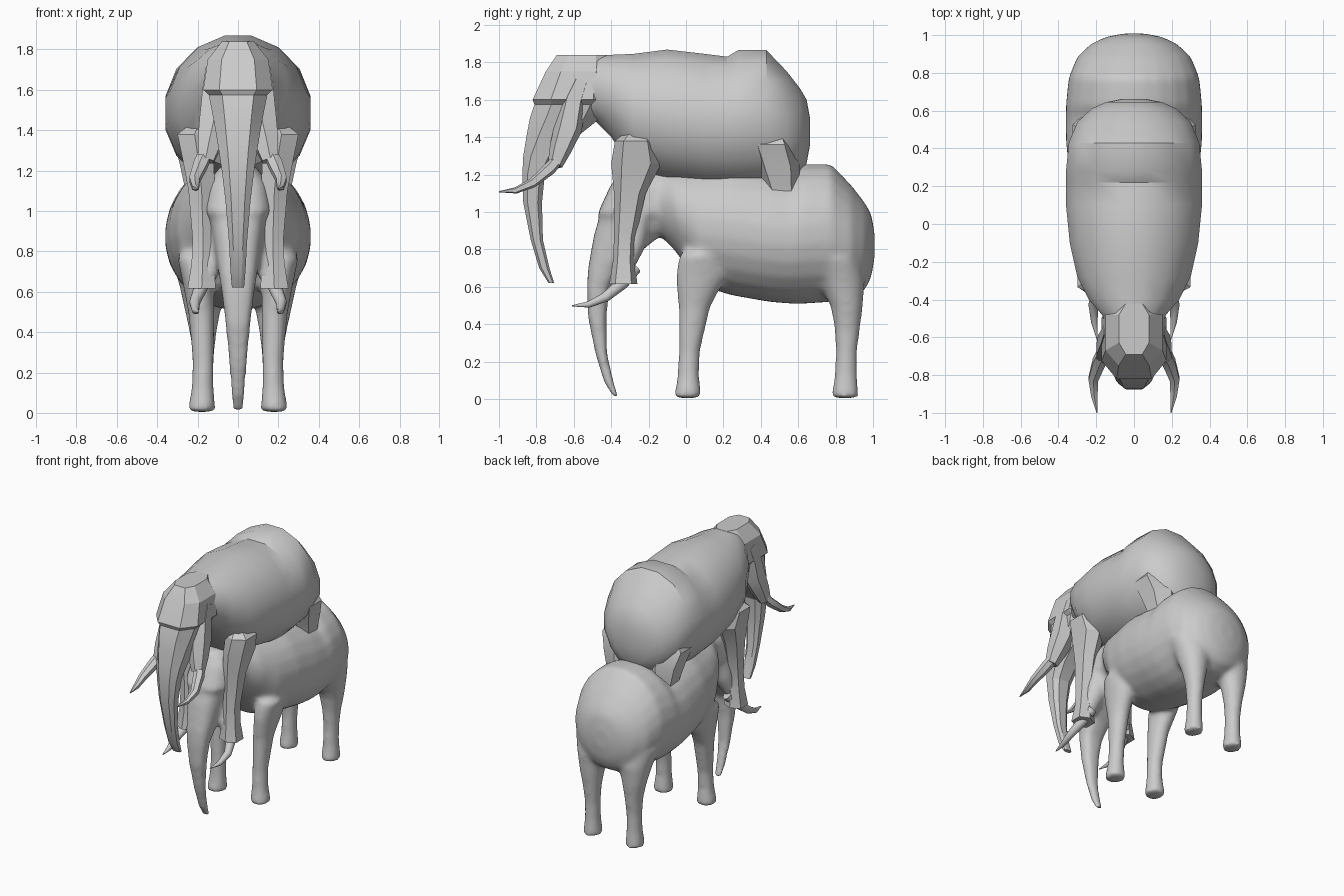
import bpy, bmesh, math
from mathutils import Vector

if "Cube" in bpy.data.objects:
    bpy.data.objects.remove(bpy.data.objects["Cube"])


def finish(name, rings, angle):
    """Skin a list of point rings into one closed object."""
    bm = bmesh.new()
    loops = [[bm.verts.new(p) for p in r] for r in rings]
    n = len(loops[0])
    for a, b in zip(loops, loops[1:]):
        for i in range(n):
            j = (i + 1) % n
            bm.faces.new((a[i], a[j], b[j], b[i]))
    bm.faces.new(loops[0])
    bm.faces.new(loops[-1])
    bmesh.ops.recalc_face_normals(bm, faces=bm.faces)
    mesh = bpy.data.meshes.new(name)
    bm.to_mesh(mesh)
    bm.free()
    ob = bpy.data.objects.new(name, mesh)
    bpy.context.collection.objects.link(ob)
    bpy.ops.object.select_all(action='DESELECT')
    ob.select_set(True)
    bpy.context.view_layer.objects.active = ob
    bpy.ops.object.shade_smooth_by_angle(angle=math.radians(angle))
    return ob


def ring(c, u, v, n, power=1):
    """Oval ring with flats facing the axes; power below 1 makes it boxier."""
    def co(f, t):
        w = f(t) / math.cos(math.pi / n)
        return math.copysign(min(abs(w) ** power, 1), w)
    ts = [2 * math.pi * (i + .5) / n for i in range(n)]
    return [c + u * co(math.cos, t) + v * co(math.sin, t) for t in ts]


X, Y, Z = Vector((1, 0, 0)), Vector((0, 1, 0)), Vector((0, 0, 1))


def column(name, rows, n, off, angle, s=1, power=1):
    """Rows of (z, y0, y1, x0, x1): horizontal rings."""
    rings = [ring(Vector((s * (c + d) / 2, (a + b) / 2, z)) + off,
                  X * (d - c) / 2, Y * (b - a) / 2, n, power) for z, a, b, c, d in rows]
    return finish(name, rings, angle)


def tube(name, rows, n, off, angle, s=1):
    """Rows of (x, y, z, radius): round rings along a path."""
    pts = [Vector((s * x, y, z)) + off for x, y, z, r in rows]
    rings = []
    for i, p in enumerate(pts):
        t = (pts[min(i + 1, len(pts) - 1)] - pts[max(i - 1, 0)]).normalized()
        u = (X - t * t.x).normalized()
        rings.append(ring(p, u * rows[i][3], t.cross(u) * rows[i][3], n))
    return finish(name, rings, angle)


# y, top, bottom, half width
BODY = [(-.60, 1.80, 1.50, .12), (-.48, 1.835, 1.48, .17), (-.40, 1.84, 1.40, .24),
        (-.28, 1.845, 1.22, .30), (-.1, 1.868, 1.165, .34), (.1, 1.845, 1.13, .36),
        (.22, 1.83, 1.12, .36), (.28, 1.865, 1.12, .36), (.43, 1.865, 1.13, .345),
        (.54, 1.75, 1.15, .30), (.61, 1.66, 1.19, .225), (.645, 1.6, 1.26, .15),
        (.663, 1.5, 1.36, .06)]
# z, front y, back y, half width
HEAD = [(1.84, -.69, -.42, .08), (1.75, -.75, -.40, .15), (1.60, -.82, -.40, .172),
        (1.575, -.81, -.42, .145), (1.5, -.835, -.46, .13), (1.42, -.85, -.56, .115),
        (1.3, -.87, -.69, .095), (1.2, -.875, -.755, .08), (1.05, -.87, -.77, .062),
        (.85, -.83, -.765, .045), (.7, -.785, -.73, .037), (.62, -.735, -.705, .03)]
FRONT_LEG = [(1.42, -.33, -.2, .15, .25), (1.38, -.38, -.16, .13, .30),
             (1.26, -.40, -.13, .12, .275), (1.1, -.385, -.215, .115, .245),
             (.86, -.385, -.27, .12, .225), (.74, -.39, -.275, .12, .23),
             (.615, -.41, -.26, .11, .25)]
HIND_LEG = [(1.44, .36, .54, .08, .28), (1.36, .33, .58, .05, .325),
            (1.24, .37, .61, .05, .29), (1.1, .43, .60, .09, .26),
            (.98, .45, .585, .11, .235), (.86, .455, .57, .12, .225),
            (.74, .45, .57, .12, .225), (.615, .43, .58, .11, .24)]
CHEEK = [(.11, -.56, 1.70, .05), (.11, -.60, 1.6, .065), (.115, -.63, 1.45, .075),
         (.14, -.67, 1.34, .06), (.16, -.70, 1.25, .04)]
TUSK = [(.15, -.66, 1.31, .032), (.185, -.73, 1.23, .034), (.215, -.82, 1.155, .026),
        (.21, -.91, 1.115, .017), (.195, -1.0, 1.108, .003)]


def skin_parts(tag, off, body_n, limb_n, body_angle, limb_angle):
    parts = [finish(tag + "_body", [
        ring(Vector((0, y, (t + b) / 2)) + off, X * w, Z * (t - b) / 2, body_n)
        for y, t, b, w in BODY], body_angle)]
    parts.append(column(tag + "_head_and_trunk", [(z, a, b, -w, w) for z, a, b, w in HEAD],
                        limb_n + 2, off, limb_angle, power=.7))
    for s, side in ((1, "right"), (-1, "left")):
        for part, rows in (("front_leg", FRONT_LEG), ("hind_leg", HIND_LEG)):
            parts.append(column(f"{tag}_{part}_{side}", rows, limb_n, off, limb_angle, s))
        parts.append(tube(f"{tag}_cheek_{side}", CHEEK, limb_n, off, limb_angle, s))
    return parts


# Faceted upper elephant
here = Vector((0, 0, 0))
skin_parts("upper", here, 16, 6, 32, 20)
for s, side in ((1, "right"), (-1, "left")):
    tube(f"upper_tusk_{side}", TUSK, 6, here, 25, s)

# Smooth lower elephant: the same parts fused into one skin
low = Vector((0, .345, -.61))
parts = skin_parts("lower", low, 24, 16, 60, 60)
bpy.ops.object.select_all(action='DESELECT')
for p in parts:
    p.select_set(True)
bpy.context.view_layer.objects.active = parts[0]
bpy.ops.object.join()
skin = bpy.context.view_layer.objects.active
skin.name = "lower_elephant_skin"
rm = skin.modifiers.new("fuse", 'REMESH')
rm.mode = 'VOXEL'
rm.voxel_size = .014
rm.use_smooth_shade = True
sm = skin.modifiers.new("soften", 'SMOOTH')
sm.factor = .5
sm.iterations = 22
for s, side in ((1, "right"), (-1, "left")):
    tube(f"lower_tusk_{side}", TUSK, 14, low + Vector((0, .045, 0)), 60, s)
